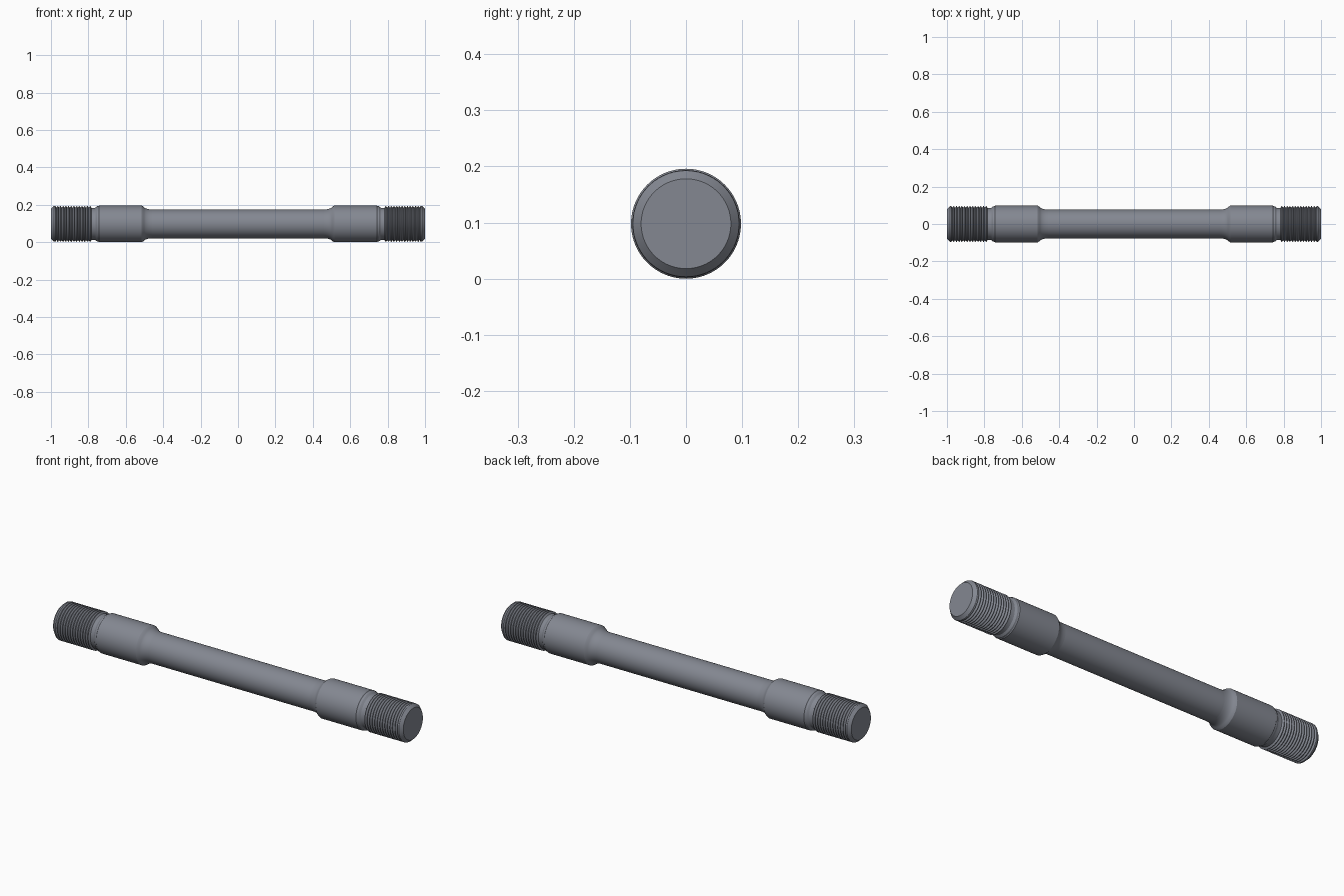
import bpy, bmesh, math

if "Cube" in bpy.data.objects:
    bpy.data.objects.remove(bpy.data.objects["Cube"])

R = 0.098          # largest radius, also axis height
SEGMENTS = 96

steel = bpy.data.materials.new("dark_steel")
steel.diffuse_color = (0.23, 0.245, 0.285, 1)
steel.use_nodes = True
steel.node_tree.nodes["Principled BSDF"].inputs["Base Color"].default_value = steel.diffuse_color


def lathe(name, profile, cap_end=False, side=1):
    """Revolve (x, radius) points around the stud's long axis."""
    bm = bmesh.new()
    rings = []
    for x, r in profile:
        rings.append([bm.verts.new((side * x,
                                    r * math.cos(2 * math.pi * i / SEGMENTS),
                                    R + r * math.sin(2 * math.pi * i / SEGMENTS)))
                      for i in range(SEGMENTS)])
    for a, b in zip(rings, rings[1:]):
        for i in range(SEGMENTS):
            j = (i + 1) % SEGMENTS
            bm.faces.new((a[i], a[j], b[j], b[i]))
    if cap_end:
        bm.faces.new(rings[-1])
    bmesh.ops.recalc_face_normals(bm, faces=bm.faces)
    # an open tube has no certain inside: make sure normals point outward
    f = bm.faces[0]
    c = f.calc_center_median()
    if f.normal.y * c.y + f.normal.z * (c.z - R) < 0:
        bmesh.ops.reverse_faces(bm, faces=bm.faces)
    mesh = bpy.data.meshes.new(name)
    bm.to_mesh(mesh)
    bm.free()
    mesh.materials.append(steel)
    obj = bpy.data.objects.new(name, mesh)
    bpy.context.collection.objects.link(obj)
    bpy.ops.object.select_all(action='DESELECT')
    obj.select_set(True)
    bpy.context.view_layer.objects.active = obj
    bpy.ops.object.shade_smooth_by_angle(angle=math.radians(25))
    return obj


SHAFT_R, NECK_R, ROOT_R, CREST_R = 0.077, 0.086, 0.087, 0.0955

# slim middle shaft
lathe("shaft", [(-0.46, SHAFT_R), (0.46, SHAFT_R)])

# thick shoulder: concave fillet up from the shaft, then collar and relief neck
fillet = [(0.46 + 0.05 * math.sin(t), SHAFT_R + 0.025 * (1 - math.cos(t)))
          for t in (math.radians(68) * k / 6 for k in range(7))]
shoulder = fillet + [(0.515, R), (0.742, R), (0.745, 0.0955), (0.753, 0.0945),
                     (0.762, NECK_R + 0.001), (0.768, NECK_R),
                     (0.783, NECK_R)]

# threaded end: ring-shaped thread crests and a chamfered tip
COUNT, START, STOP = 14, 0.783, 0.985
pitch = (STOP - START) / COUNT
thread = [(START, NECK_R)]
for k in range(COUNT):
    x = START + k * pitch
    thread += [(x + 0.001, ROOT_R), (x + 0.42 * pitch, CREST_R),
               (x + 0.58 * pitch, CREST_R)]
thread += [(STOP, 0.0945), (1.0, 0.08)]

for side, label in ((1, "right"), (-1, "left")):
    lathe("shoulder_" + label, shoulder, side=side)
    lathe("threaded_end_" + label, thread, cap_end=True, side=side)
